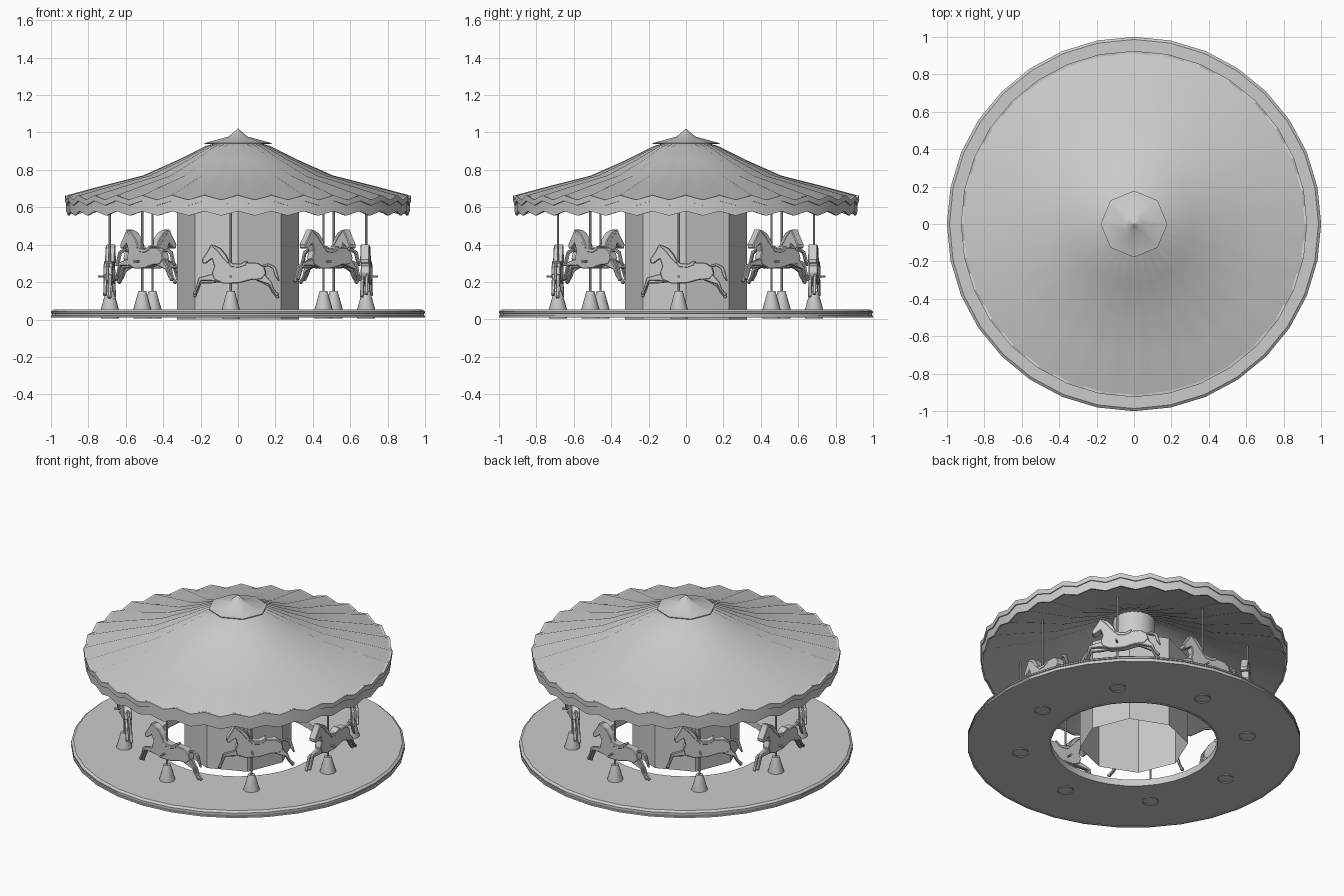
import bpy
import bmesh
from math import sin, cos, pi, radians
from mathutils import Vector

if "Cube" in bpy.data.objects:
    bpy.data.objects.remove(bpy.data.objects["Cube"], do_unlink=True)

grey = bpy.data.materials.new("plain_grey")
grey.use_nodes = True
grey.diffuse_color = (0.6, 0.6, 0.6, 1)
grey.node_tree.nodes["Principled BSDF"].inputs["Base Color"].default_value = (0.6, 0.6, 0.6, 1)


def finish(name, bm, smooth=None):
    bmesh.ops.recalc_face_normals(bm, faces=bm.faces[:])
    mesh = bpy.data.meshes.new(name)
    bm.to_mesh(mesh)
    bm.free()
    mesh.materials.append(grey)
    if smooth:
        mesh.shade_smooth()
        mesh.set_sharp_from_angle(angle=radians(smooth))
    return mesh


def place(name, mesh, location=(0, 0, 0), turn=0):
    obj = bpy.data.objects.new(name, mesh)
    obj.location = location
    obj.rotation_euler.z = turn
    bpy.context.collection.objects.link(obj)
    return obj


def lathe(name, profile, sides, closed=False, floor=False, lid=False, smooth=30):
    """Revolve (radius, height, wave) points; wave lifts and drops alternate columns."""
    bm = bmesh.new()
    rings = []
    for r, z, wave in profile:
        ring = []
        for i in range(sides):
            a = 2 * pi * i / sides
            odd = i % 2 if wave else 0
            k = r * (cos(2 * pi / sides) if odd else 1)
            ring.append(bm.verts.new((k * cos(a), k * sin(a), z + (-wave if odd else wave))))
        rings.append(ring)
    pairs = list(zip(rings, rings[1:]))
    if closed:
        pairs.append((rings[-1], rings[0]))
    for low, high in pairs:
        for i in range(sides):
            j = (i + 1) % sides
            bm.faces.new((low[i], low[j], high[j], high[i]))
    if floor:
        bm.faces.new(rings[0])
    if lid:
        bm.faces.new(rings[-1])
    return finish(name, bm, smooth)


def slab(bm, outline, thickness, offset=0):
    """Extrude a side outline (forward, height) to a slab across y."""
    verts = [bm.verts.new((u, offset - thickness / 2, z)) for u, z in outline]
    face = bm.faces.new(verts)
    out = bmesh.ops.extrude_face_region(bm, geom=[face])
    moved = [v for v in out["geom"] if isinstance(v, bmesh.types.BMVert)]
    bmesh.ops.translate(bm, verts=moved, vec=(0, thickness, 0))


def limb(bm, path, thickness, offset=0):
    """Slab that follows a path of (forward, height, width)."""
    left, right = [], []
    for i, (u, z, w) in enumerate(path):
        a, b = path[max(i - 1, 0)], path[min(i + 1, len(path) - 1)]
        d = Vector((b[0] - a[0], b[1] - a[1])).normalized() * w / 2
        left.append((u - d.y, z + d.x))
        right.append((u + d.y, z - d.x))
    slab(bm, left + right[::-1], thickness, offset)


# Ring platform with a grooved, chamfered rim and a lipped underside
place("platform", lathe("platform", [
    (0.5, 0.01, 0), (0.512, 0.01, 0), (0.512, 0.013, 0), (0.988, 0.013, 0),
    (0.988, 0.01, 0), (1, 0.01, 0), (1, 0.02, 0), (0.994, 0.022, 0), (0.994, 0.032, 0),
    (1, 0.034, 0), (1, 0.042, 0), (0.986, 0.053, 0), (0.5, 0.053, 0)],
    32, closed=True, smooth=20))

# Hollow eight-sided centre column and the mast above it
place("centre_column", lathe("centre_column", [(0.325, 0, 0), (0.325, 0.6, 0)], 8, lid=True))
place("mast", lathe("mast", [(0.127, 0.6, 0), (0.127, 0.935, 0)], 16))

# Pleated canopy with a matching ceiling below it
pleats = [(0.912, 0.652, 0.013), (0.72, 0.706, 0.01), (0.51, 0.762, 0.007),
          (0.32, 0.849, 0.004), (0.17, 0.925, 0.003), (0.1, 0.945, 0.003)]
place("canopy", lathe("canopy", pleats, 64, smooth=80))
place("ceiling", lathe("ceiling", [(r, z - 0.08, wave) for r, z, wave in pleats], 64, smooth=80))

# Scalloped valance and its trim band
place("valance", lathe("valance", [
    (0.908, 0.65, 0.012), (0.918, 0.65, 0.012),
    (0.918, 0.567, 0.012), (0.908, 0.567, 0.012)], 64, closed=True, smooth=20))
place("valance_trim", lathe("valance_trim", [
    (0.912, 0.652, 0.012), (0.925, 0.652, 0.012),
    (0.925, 0.622, 0.012), (0.912, 0.622, 0.012)], 64, closed=True, smooth=20))

# Eight-sided roof cap with a pointed tip
place("roof_cap", lathe("roof_cap", [
    (0.178, 0.938, 0), (0.178, 0.943, 0), (0.05, 0.978, 0), (0.001, 1.02, 0)],
    8, floor=True, lid=True, smooth=40))

# Horse outline: head, neck, back, rump and belly
bm = bmesh.new()
slab(bm, [
    (0.152, 0.302), (0.153, 0.322), (0.12, 0.373), (0.104, 0.404), (0.09, 0.39),
    (0.06, 0.376), (0.035, 0.345), (0.015, 0.305), (-0.04, 0.292), (-0.085, 0.305),
    (-0.145, 0.303), (-0.18, 0.28), (-0.19, 0.245), (-0.165, 0.215), (-0.11, 0.212),
    (-0.04, 0.193), (0.04, 0.192), (0.09, 0.215), (0.1, 0.25), (0.088, 0.285),
    (0.1, 0.325), (0.135, 0.298)], 0.048)
# Galloping legs on both sides
for side, lift in ((-0.012, 0), (0.012, 0.014)):
    limb(bm, [(0.05, 0.225, 0.05), (0.11, 0.21 + lift, 0.034), (0.165, 0.202 + lift, 0.022),
              (0.178, 0.16 + lift, 0.014), (0.187, 0.138 + lift, 0.014),
              (0.196, 0.12 + lift, 0.02)], 0.019, side)
    limb(bm, [(-0.14, 0.245, 0.07), (-0.185, 0.205 + lift / 2, 0.036),
              (-0.212, 0.18 + lift, 0.02), (-0.225, 0.148 + lift, 0.014),
              (-0.24, 0.13 + lift, 0.014), (-0.254, 0.115 + lift, 0.02)], 0.019, side)
# Flowing tail, mane and saddle
limb(bm, [(-0.165, 0.283, 0.014), (-0.2, 0.293, 0.016), (-0.232, 0.277, 0.02),
          (-0.243, 0.24, 0.02), (-0.258, 0.205, 0.008)], 0.016)
limb(bm, [(0.096, 0.394, 0.014), (0.062, 0.372, 0.024), (0.035, 0.338, 0.026),
          (0.01, 0.303, 0.012)], 0.052)
slab(bm, [(0.022, 0.316), (0.012, 0.318), (-0.01, 0.302), (-0.05, 0.298), (-0.08, 0.314),
          (-0.092, 0.311), (-0.08, 0.288), (-0.045, 0.276), (0.0, 0.28)], 0.052)
horse_mesh = finish("horse", bm)

# Ride fittings
foot_rest = lathe("foot_rest", [(0.006, -0.062, 0), (0.006, 0.062, 0)], 8, floor=True, lid=True)
pole = lathe("pole", [(0.006, 0.1, 0), (0.006, 0.65, 0)], 8, floor=True, lid=True)
stand = lathe("stand", [(0.048, 0.006, 0), (0.048, 0.056, 0), (0.021, 0.152, 0)], 16, lid=True)

# Eight horses travelling clockwise, every other one raised
for n in range(8):
    angle = radians(45 * n - 3.2)
    x, y = 0.686 * cos(angle), 0.686 * sin(angle)
    rise = 0.08 * (n % 2)
    turn = angle - pi / 2
    horse = place(f"horse_{n + 1}", horse_mesh, (x, y, rise), turn)
    bevel = horse.modifiers.new("soft_edges", "BEVEL")
    bevel.width = 0.004
    bevel.segments = 1
    bevel.limit_method = "ANGLE"
    bevel.angle_limit = radians(50)
    rest = place(f"foot_rest_{n + 1}", foot_rest, (x, y, 0.23 + rise), turn)
    rest.rotation_euler.x = pi / 2
    place(f"pole_{n + 1}", pole, (x, y, 0))
    place(f"stand_{n + 1}", stand, (x, y, 0))
